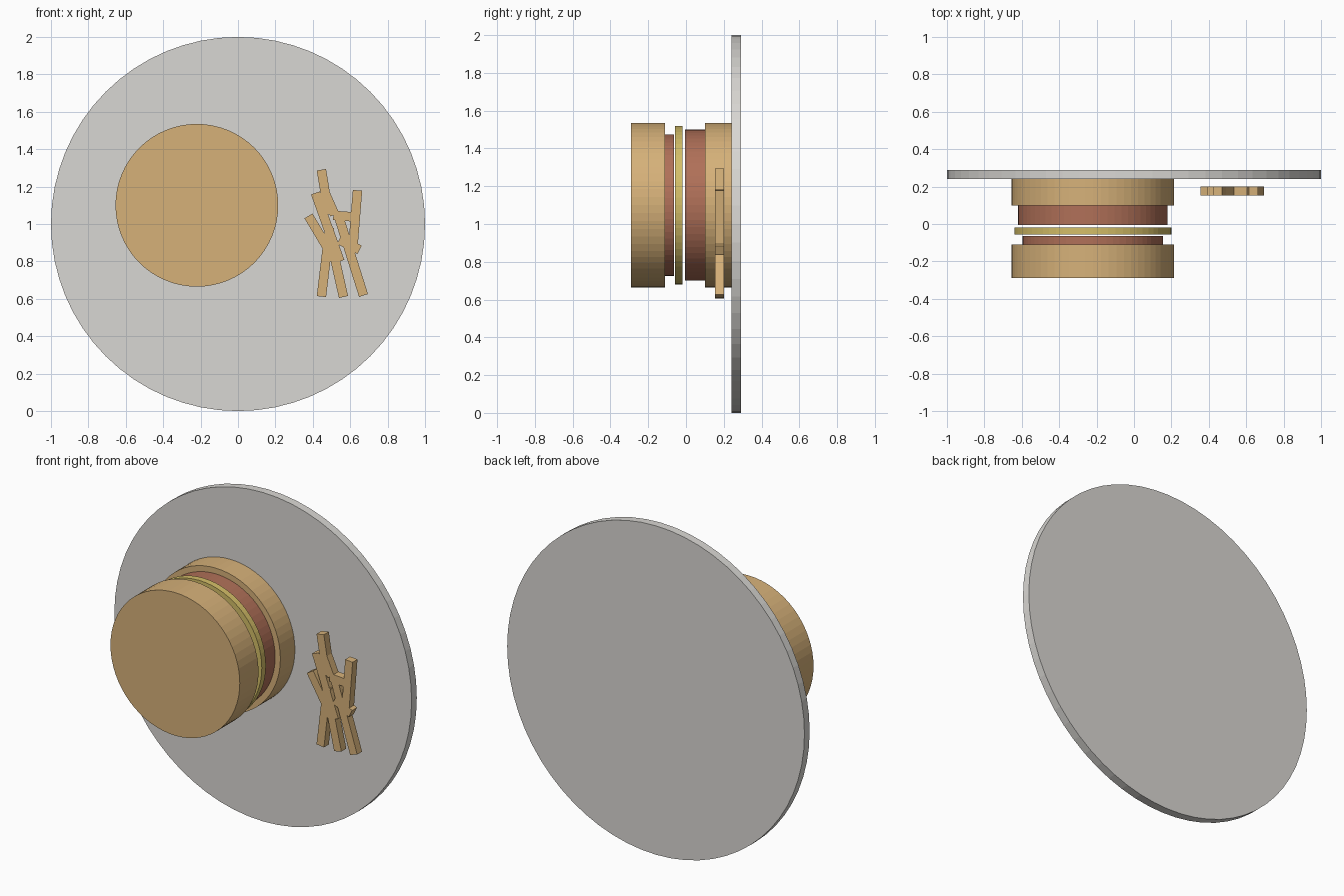
import bpy
from math import radians
from mathutils import Vector

old = bpy.data.objects.get("Cube")
if old:
    bpy.data.objects.remove(old)


def to_linear(v):
    v /= 255
    return v / 12.92 if v <= 0.04045 else ((v + 0.055) / 1.055) ** 2.4


def material(name, rgb):
    mat = bpy.data.materials.new(name)
    mat.use_nodes = True
    color = (*[to_linear(v) for v in rgb], 1)
    mat.diffuse_color = color
    mat.node_tree.nodes["Principled BSDF"].inputs["Base Color"].default_value = color
    return mat


plate_grey = material("plate grey", (217, 215, 211))
bread_tan = material("bread tan", (214, 177, 121))
meat_brown = material("meat brown", (176, 112, 88))
cheese_yellow = material("cheese yellow", (212, 190, 104))


def disc(name, x, z, radius, front, back, mat):
    """Flat-sided disc whose axis runs from front to back along y."""
    bpy.ops.mesh.primitive_cylinder_add(
        vertices=64, radius=radius, depth=back - front,
        location=(x, (front + back) / 2, z), rotation=(radians(90), 0, 0))
    obj = bpy.context.object
    obj.name = name
    obj.data.materials.append(mat)
    return obj


# Plate
disc("plate", 0, 1, 1, 0.24, 0.29, plate_grey)

# Burger layers, front to back, on one shared axis
for name, radius, front, back, mat in (
    ("top_bun", 0.435, -0.29, -0.11, bread_tan),
    ("thin_patty", 0.375, -0.11, -0.063, meat_brown),
    ("cheese_slice", 0.42, -0.057, -0.018, cheese_yellow),
    ("thick_patty", 0.4, -0.006, 0.1, meat_brown),
    ("bottom_bun", 0.435, 0.1, 0.24, bread_tan),
):
    disc(name, -0.22, 1.1, radius, front, back, mat)


def stick(start, end, width=0.05, front=0.153, back=0.2):
    """Straight square-cut stick between two points of the xz plane."""
    a, b = Vector((start[0], 0, start[1])), Vector((end[0], 0, end[1]))
    side = (b - a).normalized().cross(Vector((0, 1, 0))) * width / 2
    ring = (a + side, b + side, b - side, a - side)
    verts = [p + Vector((0, y, 0)) for y in (front, back) for p in ring]
    faces = [(0, 1, 2, 3), (7, 6, 5, 4)]
    faces += [(i, i + 4, (i + 1) % 4 + 4, (i + 1) % 4) for i in range(4)]
    mesh = bpy.data.meshes.new("stick")
    mesh.from_pydata(verts, [], faces)
    mesh.materials.append(bread_tan)
    obj = bpy.data.objects.new("stick", mesh)
    bpy.context.collection.objects.link(obj)
    bpy.context.view_layer.objects.active = obj
    bpy.ops.object.mode_set(mode='EDIT')
    bpy.ops.mesh.select_all(action='SELECT')
    bpy.ops.mesh.normals_make_consistent(inside=False)
    bpy.ops.object.mode_set(mode='OBJECT')
    return obj


# Pile of fries, merged into one flat piece
paths = (
    ((0.446, 1.29), (0.485, 1.05)),
    ((0.414, 1.166), (0.545, 0.8)),
    ((0.377, 1.043), (0.51, 0.82)),
    ((0.671, 0.618), (0.532, 1.06)),
    ((0.639, 1.18), (0.614, 0.87)),
    ((0.564, 0.61), (0.49, 0.94)),
    ((0.446, 0.612), (0.49, 0.98)),
    ((0.65, 0.862), (0.54, 0.915)),
    ((0.468, 1.16), (0.517, 1.05)),
    ((0.51, 1.046), (0.63, 1.037)),
)
sticks = [stick(*path) for path in paths]
fries = sticks[0]
fries.name = "fries"
bpy.context.view_layer.objects.active = fries
for other in sticks[1:]:
    mod = fries.modifiers.new("merge", 'BOOLEAN')
    mod.operation = 'UNION'
    mod.solver = 'EXACT'
    mod.object = other
    bpy.ops.object.modifier_apply(modifier=mod.name)
    bpy.data.objects.remove(other)
